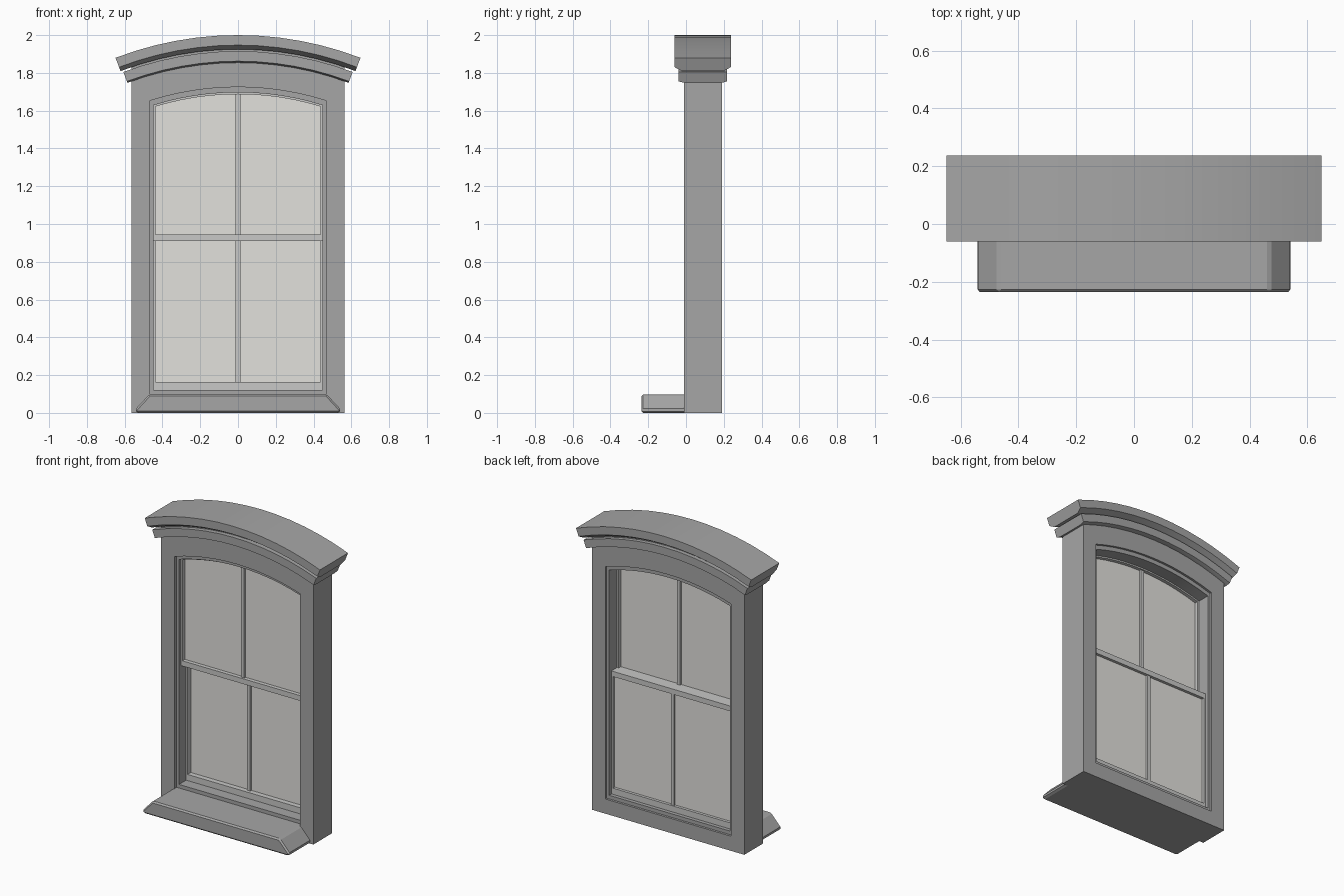
import bpy, bmesh
from math import sin, cos, asin, radians

cube = bpy.data.objects.get("Cube")
if cube:
    bpy.data.objects.remove(cube, do_unlink=True)

ARC_Z = 0.19    # shared centre height of every arch
SEGS = 12


def material(name, rgb):
    m = bpy.data.materials.new(name)
    m.use_nodes = True
    m.diffuse_color = (*rgb, 1)
    m.node_tree.nodes["Principled BSDF"].inputs["Base Color"].default_value = (*rgb, 1)
    return m


STONE = material("grey frame", (0.38, 0.38, 0.38))
SASH = material("light grey sash", (0.58, 0.58, 0.57))
PANE = material("pale warm pane", (0.76, 0.75, 0.72))


def finish(name, bm, mat, smooth=False):
    bmesh.ops.recalc_face_normals(bm, faces=bm.faces)
    me = bpy.data.meshes.new(name)
    bm.to_mesh(me)
    bm.free()
    me.materials.append(mat)
    ob = bpy.data.objects.new(name, me)
    bpy.context.collection.objects.link(ob)
    if smooth:
        bpy.ops.object.select_all(action='DESELECT')
        ob.select_set(True)
        bpy.context.view_layer.objects.active = ob
        bpy.ops.object.shade_smooth_by_angle(angle=radians(30))
    return ob


def arched(half, bottom, radius):
    """Outline with straight sides and a segmental arch on top."""
    a = asin(half / radius)
    steps = [a - 2 * a * i / SEGS for i in range(SEGS + 1)]
    return [(-half, bottom), (half, bottom)] + [
        (radius * sin(t), ARC_Z + radius * cos(t)) for t in steps]


def rect(half, bottom, top):
    return [(-half, bottom), (half, bottom), (half, top), (-half, top)]


def prism(name, outline, y0, y1, mat):
    bm = bmesh.new()
    face = bm.faces.new([bm.verts.new((x, y0, z)) for x, z in outline])
    out = bmesh.ops.extrude_face_region(bm, geom=[face])["geom"]
    verts = [v for v in out if isinstance(v, bmesh.types.BMVert)]
    bmesh.ops.translate(bm, verts=verts, vec=(0, y1 - y0, 0))
    return finish(name, bm, mat)


def ring(name, outer, inner, y0, y1, mat):
    """Solid surround between two outlines with matching point counts."""
    bm = bmesh.new()
    loops = [[bm.verts.new((x, y, z)) for x, z in line]
             for line, y in ((outer, y0), (inner, y0), (inner, y1), (outer, y1))]
    n = len(outer)
    for k in range(4):
        a, b = loops[k], loops[(k + 1) % 4]
        for i in range(n):
            j = (i + 1) % n
            bm.faces.new((a[i], a[j], b[j], b[i]))
    return finish(name, bm, mat, True)


def arch_sweep(name, profile, half_angle, mat):
    """Sweep a (y, radius) section along the arch."""
    bm = bmesh.new()
    rows = []
    for i in range(SEGS + 1):
        t = half_angle * (2 * i / SEGS - 1)
        rows.append([bm.verts.new((r * sin(t), y, ARC_Z + r * cos(t))) for y, r in profile])
    n = len(profile)
    for a, b in zip(rows, rows[1:]):
        for i in range(n):
            j = (i + 1) % n
            bm.faces.new((a[i], a[j], b[j], b[i]))
    bm.faces.new(rows[0])
    bm.faces.new(rows[-1])
    return finish(name, bm, mat, True)


# Outer frame and the stepped liner inside its opening
ring("frame", arched(0.565, 0, 1.74), arched(0.465, 0.098, 1.535), -0.01, 0.19, STONE)
ring("frame_liner", arched(0.467, 0.09, 1.537), arched(0.447, 0.122, 1.507),
     0.015, 0.175, STONE)

# Arched header: cap with sloped underside, and the moulding below it
arch_sweep("header_cap", [(-0.06, 1.81), (0.237, 1.81), (0.237, 1.757), (0.2, 1.735),
                          (-0.022, 1.735), (-0.06, 1.757)], radians(21), STONE)
arch_sweep("header_moulding", [(-0.04, 1.725), (0.217, 1.725), (0.217, 1.672), (0.19, 1.664),
                               (-0.01, 1.664), (-0.04, 1.672)], radians(20.6), STONE)

# Projecting sill with sloped ends
sill = prism("sill", [(-0.535, 0), (0.535, 0), (0.547, 0.015), (0.47, 0.098),
                      (-0.47, 0.098), (-0.547, 0.015)], -0.236, 0.0, STONE)
bevel = sill.modifiers.new("edge", 'BEVEL')
bevel.width = 0.012
bevel.segments = 1
bevel.limit_method = 'ANGLE'

# Upper sash sits towards the front, lower sash towards the back
ring("upper_sash", arched(0.449, 0.91, 1.509), arched(0.436, 0.945, 1.497),
     0.035, 0.09, SASH)
ring("lower_sash", rect(0.449, 0.12, 0.945), rect(0.436, 0.163, 0.91),
     0.09, 0.15, SASH)
prism("upper_pane", arched(0.44, 0.93, 1.5), 0.061, 0.067, PANE)
prism("lower_pane", rect(0.44, 0.15, 0.925), 0.125, 0.131, PANE)
prism("upper_glazing_bar", rect(0.012, 0.93, 1.69), 0.048, 0.08, SASH)
prism("lower_glazing_bar", rect(0.012, 0.15, 0.925), 0.112, 0.144, SASH)
